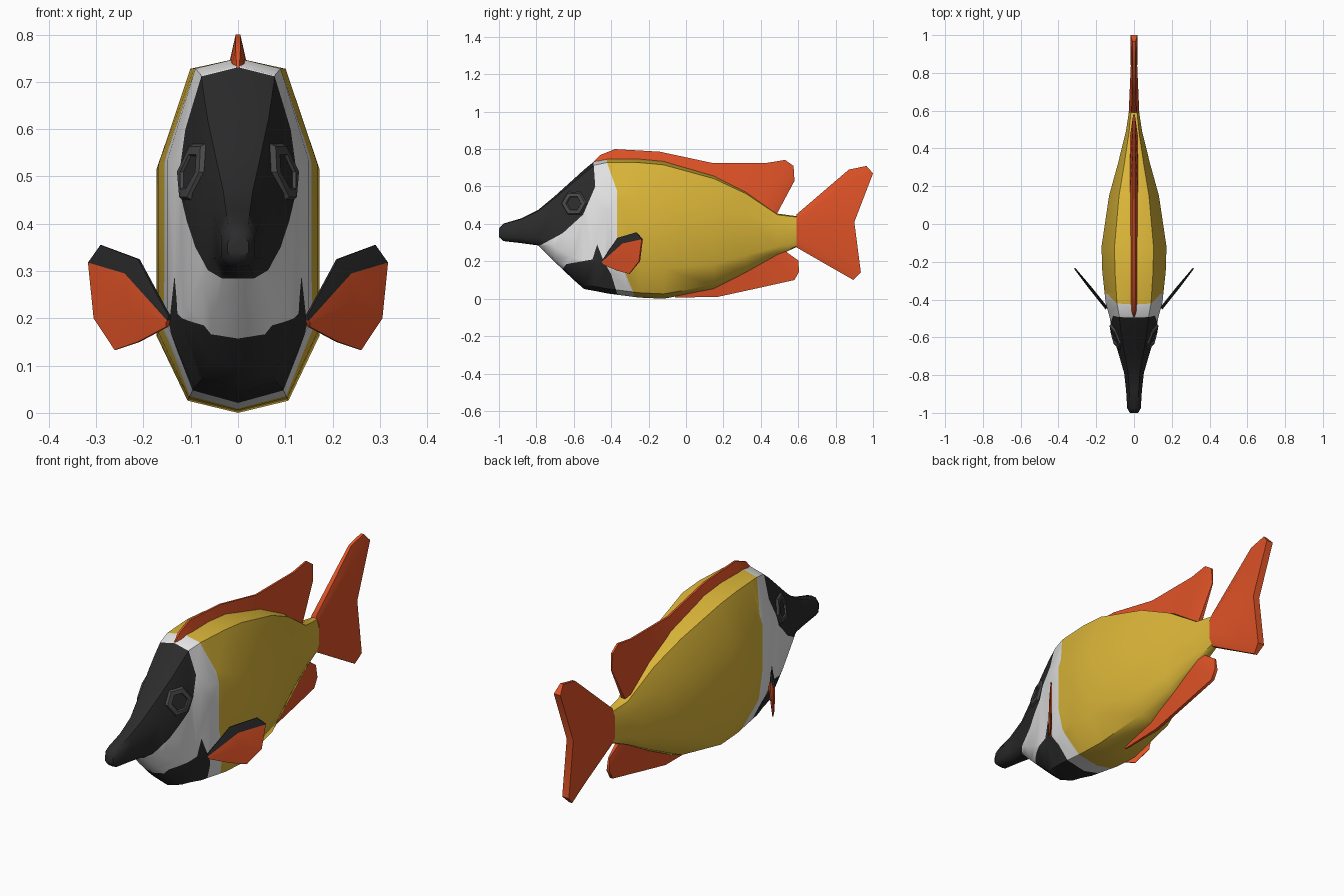
import bpy, bmesh, math
from mathutils import Vector
from mathutils.bvhtree import BVHTree

if "Cube" in bpy.data.objects:
    bpy.data.objects.remove(bpy.data.objects["Cube"])

def material(name, rgb):
    m = bpy.data.materials.new(name)
    m.diffuse_color = (*rgb, 1)
    m.use_nodes = True
    m.node_tree.nodes["Principled BSDF"].inputs["Base Color"].default_value = m.diffuse_color
    return m

YELLOW = material("yellow", (0.70, 0.46, 0.04))
WHITE = material("white", (0.78, 0.78, 0.78))
BLACK = material("black", (0.024, 0.024, 0.024))
ORANGE = material("orange", (0.74, 0.085, 0.02))
GREY = material("eye grey", (0.065, 0.065, 0.065))

def finish(bm, name, mats, angle=50):
    bmesh.ops.recalc_face_normals(bm, faces=bm.faces)
    me = bpy.data.meshes.new(name)
    bm.to_mesh(me)
    bm.free()
    for m in mats:
        me.materials.append(m)
    ob = bpy.data.objects.new(name, me)
    bpy.context.collection.objects.link(ob)
    bpy.ops.object.select_all(action='DESELECT')
    ob.select_set(True)
    bpy.context.view_layer.objects.active = ob
    bpy.ops.object.shade_smooth_by_angle(angle=math.radians(angle))
    return ob

def inside(p, poly):
    hit = False
    for (ay, az), (by, bz) in zip(poly, poly[1:] + poly[:1]):
        if (az > p.z) != (bz > p.z) and p.y < ay + (p.z - az) * (by - ay) / (bz - az):
            hit = not hit
    return hit

# Body: lofted sections (y, top, bottom, half width)
STATIONS = [(-1.0, .375, .33, .022), (-.975, .402, .308, .036), (-.88, .43, .297, .042),
            (-.79, .475, .285, .052), (-.70, .55, .195, .078), (-.60, .64, .10, .108),
            (-.545, .69, .052, .12), (-.49, .735, .042, .13), (-.42, .75, .028, .15),
            (-.25, .75, .006, .168), (-.12, .738, .0, .172), (.15, .66, .05, .132),
            (.32, .575, .135, .085), (.49, .455, .23, .043), (.60, .44, .28, .026)]
HALF = [(0, 1), (.6, .97), (1, .70), (1, .22), (.62, .035), (0, 0)]
RING = HALF + [(-x, f) for x, f in HALF[-2:0:-1]]
bm = bmesh.new()
rings = [[bm.verts.new((w * x, y, lo + f * (hi - lo))) for x, f in RING]
         for y, hi, lo, w in STATIONS]
for a, b in zip(rings, rings[1:]):
    for i in range(len(RING)):
        j = (i + 1) % len(RING)
        bm.faces.new((a[i], a[j], b[j], b[i]))
bm.faces.new(rings[0])
bm.faces.new(rings[-1])
bmesh.ops.recalc_face_normals(bm, faces=bm.faces)
tree = BVHTree.FromBMesh(bm)

# Colour borders in side view, cut into the body faces
white_zone = [(-1.1, .9), (-.45, .9), (-.42, .72), (-.37, .58), (-.37, .3), (-.33, .15),
              (-.26, -.02), (-1.1, -.1)]
mask_zone = [(-1.1, .8), (-.5, .8), (-.485, .6), (-.55, .45), (-.66, .35), (-.78, .285),
             (-.88, .275), (-1.1, .25)]
throat_zone = [(-.68, .13), (-.64, .185), (-.5, .21), (-.475, .29), (-.44, .2), (-.4, .13),
               (-.36, .0), (-.68, -.05)]
for poly in (white_zone, mask_zone, throat_zone):
    for (ay, az), (by, bz) in zip(poly, poly[1:] + poly[:1]):
        faces = []
        for f in bm.faces:
            ys = [v.co.y for v in f.verts]
            zs = [v.co.z for v in f.verts]
            if (max(ys) >= min(ay, by) and min(ys) <= max(ay, by)
                    and max(zs) >= min(az, bz) and min(zs) <= max(az, bz)):
                faces.append(f)
        geom = faces + list({e for f in faces for e in f.edges}) + list({v for f in faces for v in f.verts})
        if geom:
            bmesh.ops.bisect_plane(bm, geom=geom, dist=1e-5, plane_co=(0, ay, az),
                                   plane_no=Vector((0, az - bz, by - ay)).normalized())
for f in bm.faces:
    c = f.calc_center_median()
    if inside(c, mask_zone) or inside(c, throat_zone):
        f.material_index = 2
    elif inside(c, white_zone):
        f.material_index = 1
finish(bm, "body", [YELLOW, WHITE, BLACK])

# Eyes: raised hexagon rim with a dark centre, draped on the head
for side, label in ((1, "right"), (-1, "left")):
    bm = bmesh.new()
    loops = []
    for r, lift in ((.072, -.004), (.062, .009), (.042, .009), (.038, .003)):
        loop = []
        for k in range(6):
            a = k * math.pi / 3
            y, z = -.597 + r * math.cos(a), .51 + r * math.sin(a)
            hit = tree.ray_cast(Vector((1, y, z)), Vector((-1, 0, 0)))[0]
            loop.append(bm.verts.new((side * (hit.x + lift), y - lift * .5, z)))
        loops.append(loop)
    for a, b in zip(loops, loops[1:]):
        for k in range(6):
            bm.faces.new((a[k], a[(k + 1) % 6], b[(k + 1) % 6], b[k]))
    pupil = bm.faces.new(loops[-1])
    pupil.material_index = 1
    # keep the open shell facing outward
    pupil.normal_update()
    flip = pupil.normal.x * side < 0
    ob = finish(bm, label + "_eye", [GREY, BLACK], 30)
    if ob.data.polygons[-1].normal.x * side < 0:
        ob.data.flip_normals()

# Fins: rows of (y, z) points, with a half thickness per column
def fin(name, rows, thick, mats, place=lambda t, y, z: (t, y, z), first_row_index=0):
    bm = bmesh.new()
    n, m = len(rows), len(thick)
    grid = {}
    for s in (1, -1):
        for i, row in enumerate(rows):
            k = .45 if i in (0, n - 1) else 1
            for j, (y, z) in enumerate(row):
                grid[s, i, j] = bm.verts.new(place(s * thick[j] * k, y, z))
    def quad(*keys, mat=0):
        bm.faces.new([grid[k] for k in keys]).material_index = mat
    for i in range(n - 1):
        mat = first_row_index if i == 0 else 0
        for s in (1, -1):
            for j in range(m - 1):
                quad((s, i, j), (s, i + 1, j), (s, i + 1, j + 1), (s, i, j + 1), mat=mat)
        for j in (0, m - 1):
            quad((1, i, j), (1, i + 1, j), (-1, i + 1, j), (-1, i, j), mat=mat)
    for i in (0, n - 1):
        for j in range(m - 1):
            quad((1, i, j), (1, i, j + 1), (-1, i, j + 1), (-1, i, j),
                 mat=first_row_index if i == 0 else 0)
    return finish(bm, name, mats)

fin("dorsal_fin", [[(-.5, .70), (-.5, .725)], [(-.46, .70), (-.46, .768)],
                   [(-.38, .72), (-.38, .80)], [(-.14, .71), (-.14, .786)],
                   [(.14, .63), (.14, .726)], [(.30, .55), (.43, .726)],
                   [(.40, .49), (.53, .742)], [(.45, .455), (.575, .71)],
                   [(.485, .452), (.58, .63)]], (.023, .005), [ORANGE])
fin("anal_fin", [[(-.06, .03), (-.06, .006)], [(.17, .09), (.17, .01)],
                 [(.35, .18), (.40, .06)], [(.44, .23), (.58, .10)],
                 [(.48, .25), (.605, .145)], [(.52, .262), (.60, .205)]], (.023, .008), [ORANGE])
fin("tail_fin", [[(.59, .45), (.87, .69), (.965, .71)], [(.59, .41), (.86, .62), (1.0, .67)],
                 [(.59, .36), (.75, .39), (.90, .41)], [(.59, .31), (.82, .19), (.935, .14)],
                 [(.59, .275), (.79, .16), (.895, .10)]], (.028, .016, .018), [ORANGE])

# Pectoral fins: swept outward and back, black leading edge (rows given in front view x, z)
for side, label in ((1, "right"), (-1, "left")):
    fin(label + "_pectoral_fin",
        [[(.145, .205), (.21, .325), (.29, .355)], [(.145, .195), (.235, .295), (.315, .318)],
         [(.148, .19), (.235, .235), (.303, .20)], [(.15, .182), (.21, .15), (.26, .133)]],
        (.008, .008, .004), [ORANGE, BLACK],
        lambda t, x, z, s=side: (s * (x + t * .6), -.44 + (x - .15) * 1.25 - t * .8, z), 1)
